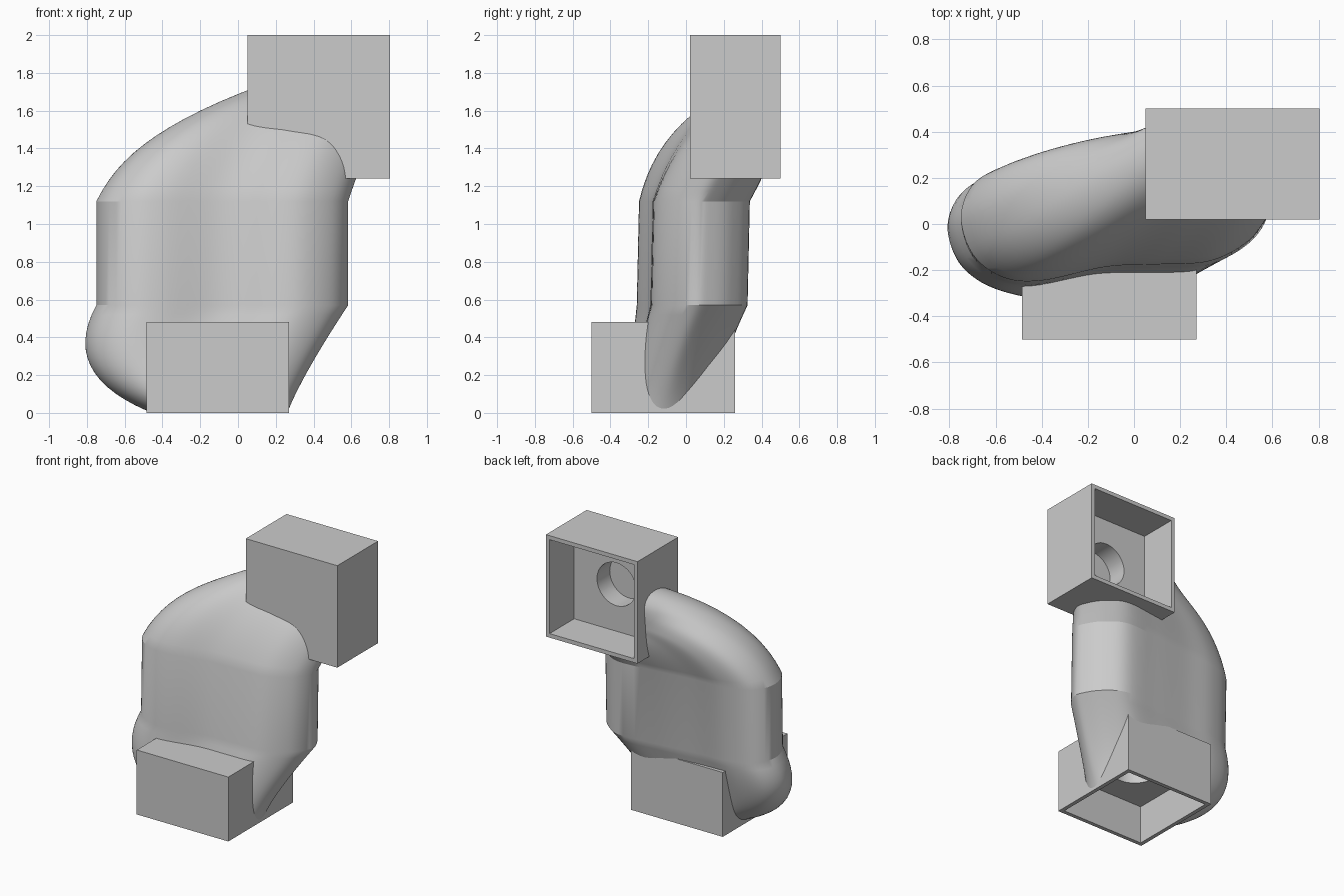
import bpy, bmesh
from math import pi, sin, cos
from mathutils import Vector, Matrix

cube = bpy.data.objects.get("Cube")
if cube:
    bpy.data.objects.remove(cube, do_unlink=True)

grey = bpy.data.materials.new("plain_grey")
grey.use_nodes = True
grey.diffuse_color = (0.6, 0.6, 0.6, 1)
grey.node_tree.nodes["Principled BSDF"].inputs["Base Color"].default_value = (0.6, 0.6, 0.6, 1)

WIDE = 0.372       # half width of the duct mouths, just inside the boxes
STEPS = 14         # rings per curved section
SUB = 6            # points per outline segment


def make_object(name, bm):
    bmesh.ops.recalc_face_normals(bm, faces=bm.faces)
    mesh = bpy.data.meshes.new(name)
    bm.to_mesh(mesh)
    bm.free()
    mesh.materials.append(grey)
    obj = bpy.data.objects.new(name, mesh)
    bpy.context.collection.objects.link(obj)
    return obj


def box(name, lo, hi):
    lo, hi = Vector(lo), Vector(hi)
    bm = bmesh.new()
    bmesh.ops.create_cube(bm, size=1, matrix=Matrix.Translation((lo + hi) / 2) @ Matrix.Diagonal((*(hi - lo), 1)))
    return make_object(name, bm)


def cylinder(name, centre, radius, depth, rot):
    bm = bmesh.new()
    bmesh.ops.create_cone(bm, cap_ends=True, segments=40, radius1=radius, radius2=radius,
                          depth=depth, matrix=Matrix.Translation(centre) @ rot)
    return make_object(name, bm)


def activate(obj):
    bpy.ops.object.select_all(action='DESELECT')
    obj.select_set(True)
    bpy.context.view_layer.objects.active = obj


def cut(obj, cutters):
    activate(obj)
    for c in cutters:
        mod = obj.modifiers.new("cut", 'BOOLEAN')
        mod.operation, mod.solver, mod.object = 'DIFFERENCE', 'EXACT', c
        mod.use_self = True
        bpy.ops.object.modifier_apply(modifier=mod.name)


def closed_curve(pts):
    """Smooth closed outline through the points."""
    out = []
    n = len(pts)
    for i in range(n):
        a, b, c, d = (Vector(pts[(i + k) % n]) for k in (-1, 0, 1, 2))
        for s in range(SUB):
            t = s / SUB
            out.append(0.5 * (2 * b + (c - a) * t + (2 * a - 5 * b + 4 * c - d) * t * t
                              + (3 * b - a - 3 * c + d) * t ** 3))
    return out


def bezier(a, b, c, t):
    return a * (1 - t) ** 2 + b * 2 * t * (1 - t) + c * t * t


def lower_bend(p):
    """Direction in which the lower sweep leaves the middle section."""
    return Vector((-.22 - .03 * p.x, -.105 - .08 * p.x - .12 * p.y, -.36))


def upper_bend(p, q):
    """Direction in which the upper sweep leaves the middle section."""
    return Vector((.16 - .05 * p.x, .15 + .08 * p.x, .16 + .5 * (q.z - p.z)))


# Kidney-shaped outline of the middle section, from its left end along the front
outline = closed_curve([
    (-.75, .04), (-.70, -.13), (-.57, -.23), (-.40, -.245),
    (-.12, -.185), (.10, -.175), (.33, -.16), (.50, -.07),
    (.58, .05), (.56, .14), (.48, .25), (.33, .335),
    (.05, .315), (-.25, .28), (-.50, .26), (-.68, .19)])
N = len(outline)
angles = [2 * pi * i / N for i in range(N)]
low = [Vector((p.x, p.y - .012, .57)) for p in outline]
high = [Vector((p.x, p.y, 1.12)) for p in outline]
low_end = [Vector((-.107 - WIDE * cos(a), -.12 - .26 * sin(a), .01)) for a in angles]
high_end = [Vector((.427 - WIDE * cos(a), .42, 1.61 + .19 * sin(a))) for a in angles]

# Duct body: lower sweep, straight middle, upper sweep
rings = []
for k in range(STEPS, -1, -1):
    rings.append([bezier(p, p + lower_bend(p), q, k / STEPS) for p, q in zip(low, low_end)])
for k in range(STEPS + 1):
    rings.append([bezier(p, p + upper_bend(p, q), q, k / STEPS) for p, q in zip(high, high_end)])
bm = bmesh.new()
loops = [[bm.verts.new(p) for p in ring] for ring in rings]
for r0, r1 in zip(loops, loops[1:]):
    for i in range(N):
        j = (i + 1) % N
        bm.faces.new((r0[i], r0[j], r1[j], r1[i]))
bm.faces.new(loops[0])
bm.faces.new(loops[-1])
duct = make_object("duct_body", bm)

# Square connector boxes
upper = box("upper_box", (.05, .02, 1.24), (.805, .50, 2.0))
lower = box("lower_box", (-.485, -.50, 0), (.27, .26, .48))

# Recesses and round ports
cutters = [
    box("upper_recess", (.08, .21, 1.27), (.775, .6, 1.97)),
    cylinder("upper_port", (.427, .16, 1.62), .16, .2, Matrix.Rotation(pi / 2, 4, 'X')),
    box("lower_recess", (-.455, -.47, -.1), (.24, .23, .29)),
    cylinder("lower_port", (-.107, -.12, .34), .16, .2, Matrix.Identity(4))]
cut(upper, cutters[:2])
cut(lower, cutters[2:])
cut(duct, cutters)
for c in cutters:
    bpy.data.objects.remove(c, do_unlink=True)

for obj in (duct, upper, lower):
    activate(obj)
    bpy.ops.object.shade_smooth_by_angle(angle=0.4)
